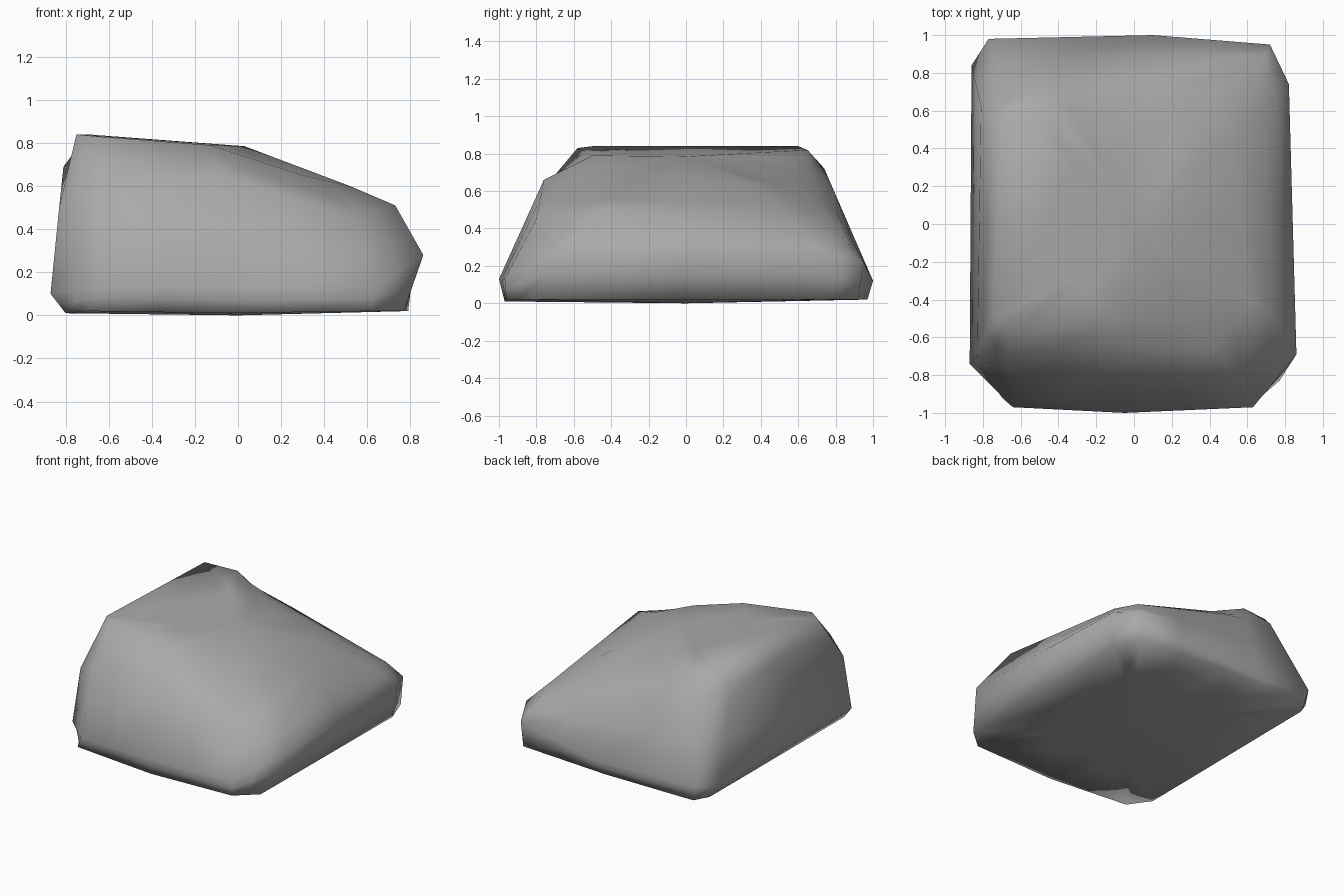
import bpy
import bmesh

# Remove the default object
default_cube = bpy.data.objects.get("Cube")
if default_cube:
    bpy.data.objects.remove(default_cube, do_unlink=True)


def make_material(name, colour):
    material = bpy.data.materials.new(name)
    material.use_nodes = True
    material.diffuse_color = colour
    shader = material.node_tree.nodes["Principled BSDF"]
    shader.inputs["Base Color"].default_value = colour
    shader.inputs["Roughness"].default_value = 0.9
    return material


# Outlines of the boulder, anticlockwise from the front of the -x side;
# each row is one side: front, +x, back, then the -x corner
base = [(-.8, -.75, .01), (-.7, -.92, .02), (-.05, -.97, .01), (.62, -.96, .02),
        (.77, -.83, .02), (.79, .72, .02),
        (.72, .92, .02), (0, .97, .02), (-.74, .97, .02), (-.8, .86, .02)]
belly = [(-.87, -.74, .1), (-.64, -.97, .13), (-.05, -1, .13), (.63, -.97, .13),
         (.86, -.69, .28), (.82, .74, .27),
         (.72, .95, .22), (.1, 1, .12), (-.77, .98, .13), (-.86, .84, .1)]
shoulder = [(-.83, -.7, .5), (-.66, -.79, .58), (-.1, -.76, .66), (.55, -.8, .45),
            (.73, -.47, .51), (.69, .61, .41),
            (.66, .83, .36), (-.1, .8, .58), (-.62, .74, .72), (-.81, .62, .69)]
crown = [(-.75, -.5, .84), (-.65, -.58, .83), (-.13, -.5, .79), (.3, -.52, .65),
         (.52, -.35, .6), (.35, .35, .64),
         (.2, .58, .62), (-.22, .58, .74), (-.46, .65, .82), (-.7, .6, .84)]


def bridge(bm, lower, upper):
    """Join two rings with a band of four-sided faces."""
    for i in range(len(lower)):
        j = (i + 1) % len(lower)
        bm.faces.new((lower[i], lower[j], upper[j], upper[i]))


def cap(bm, ring, centre):
    """Close a ring with a fan around a centre point."""
    middle = bm.verts.new(centre)
    for i, vert in enumerate(ring):
        bm.faces.new((vert, ring[(i + 1) % len(ring)], middle))


# Boulder: loft through the outlines, then close the top and bottom
bm = bmesh.new()
rings = [[bm.verts.new(point) for point in outline]
         for outline in (base, belly, shoulder, crown)]
for lower, upper in zip(rings, rings[1:]):
    bridge(bm, lower, upper)
cap(bm, rings[0], (0, 0, 0))
cap(bm, rings[-1], (.03, 0, .785))
bmesh.ops.recalc_face_normals(bm, faces=bm.faces[:])

# Smooth shading throughout, like worn stone
for face in bm.faces:
    face.smooth = True
mesh = bpy.data.meshes.new("boulder")
bm.to_mesh(mesh)
bm.free()
mesh.materials.append(make_material("stone grey", (.4, .4, .4, 1)))
boulder = bpy.data.objects.new("boulder", mesh)
bpy.context.collection.objects.link(boulder)

# Extra divisions keep the broad faces calm and the worn edges narrow
divide = boulder.modifiers.new("even faces", "SUBSURF")
divide.subdivision_type = "SIMPLE"
divide.levels = divide.render_levels = 1
